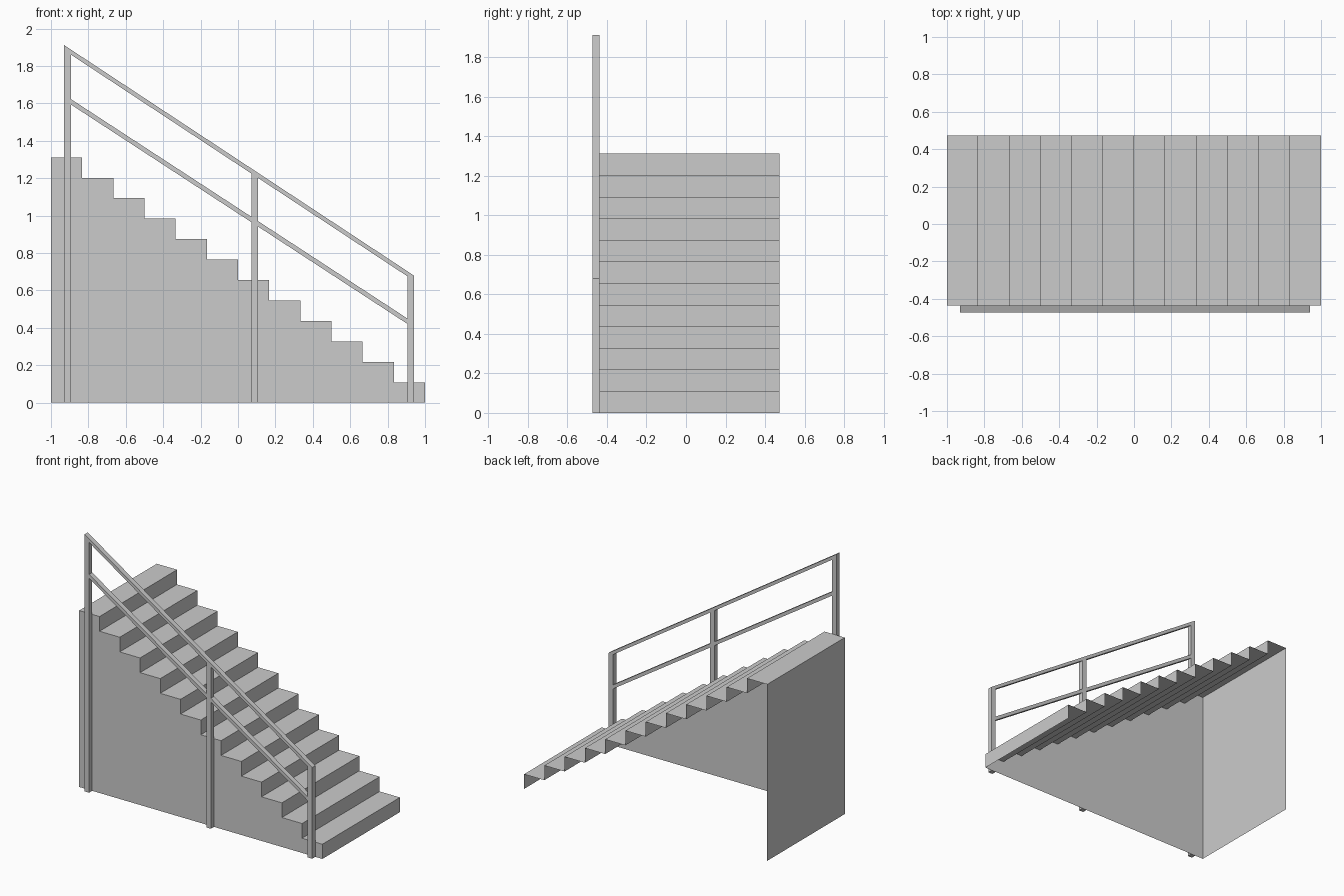
import bpy, bmesh

if "Cube" in bpy.data.objects:
    bpy.data.objects.remove(bpy.data.objects["Cube"])

STEPS, RISE, RUN = 12, 1.312 / 12, 2 / 12
Y_RAIL, Y_WALL, Y_OPEN = -0.474, -0.437, 0.474


def make_object(name, bm):
    mesh = bpy.data.meshes.new(name)
    bm.to_mesh(mesh)
    bm.free()
    obj = bpy.data.objects.new(name, mesh)
    bpy.context.collection.objects.link(obj)
    return obj


def prism(name, profile):
    """Solid from an x-z outline, spanning the depth of the railing."""
    bm = bmesh.new()
    face = bm.faces.new([bm.verts.new((x, Y_RAIL, z)) for x, z in profile])
    ext = bmesh.ops.extrude_face_region(bm, geom=[face], use_keep_orig=True)
    moved = [v for v in ext["geom"] if isinstance(v, bmesh.types.BMVert)]
    bmesh.ops.translate(bm, verts=moved, vec=(0, Y_WALL - Y_RAIL, 0))
    bmesh.ops.recalc_face_normals(bm, faces=bm.faces)
    return make_object(name, bm)


# Staircase shell: treads, risers, back wall and front side wall.
# The +y side and the underside are open.
outline = [(1, 0)]
for i in range(STEPS):
    outline.append((1 - i * RUN, (i + 1) * RISE))
    outline.append((1 - (i + 1) * RUN, (i + 1) * RISE))
outline.append((-1, 0))

bm = bmesh.new()
near = [bm.verts.new((x, Y_WALL, z)) for x, z in outline]
far = [bm.verts.new((x, Y_OPEN, z)) for x, z in outline]
for i in range(len(outline) - 1):
    bm.faces.new((near[i], far[i], far[i + 1], near[i + 1]))
side = bm.faces.new(near)
bm.normal_update()
if side.normal.y > 0:
    side.normal_flip()
bmesh.ops.triangulate(bm, faces=[side])
make_object("stair_shell", bm)

# Railing lines: height of the top and middle rails along x
X0, X1 = -0.93, 0.942
POST_W, RAIL_T = 0.037, 0.027


def top_z(x):
    return 1.912 + (x - X0) * (0.679 - 1.912) / (X1 - X0)


def mid_z(x):
    return 1.623 - (x + 0.893) * 0.652


def rail(name, xa, xb, height, t):
    prism(name, [(xa, height(xa) - t), (xb, height(xb) - t),
                 (xb, height(xb)), (xa, height(xa))])


# Posts, cut to the slope beneath the handrail
posts = {"upper_post": X0, "middle_post": 0.071, "lower_post": X1 - POST_W}
for name, x in posts.items():
    r = x + POST_W
    prism(name, [(x, 0), (r, 0), (r, top_z(r) - RAIL_T), (x, top_z(x) - RAIL_T)])

# Handrail over the posts and middle rails between them
rail("handrail", X0, X1, top_z, RAIL_T)
xs = list(posts.values())
for name, a, b in (("upper_mid_rail", xs[0], xs[1]), ("lower_mid_rail", xs[1], xs[2])):
    rail(name, a + POST_W, b, mid_z, 0.029)
